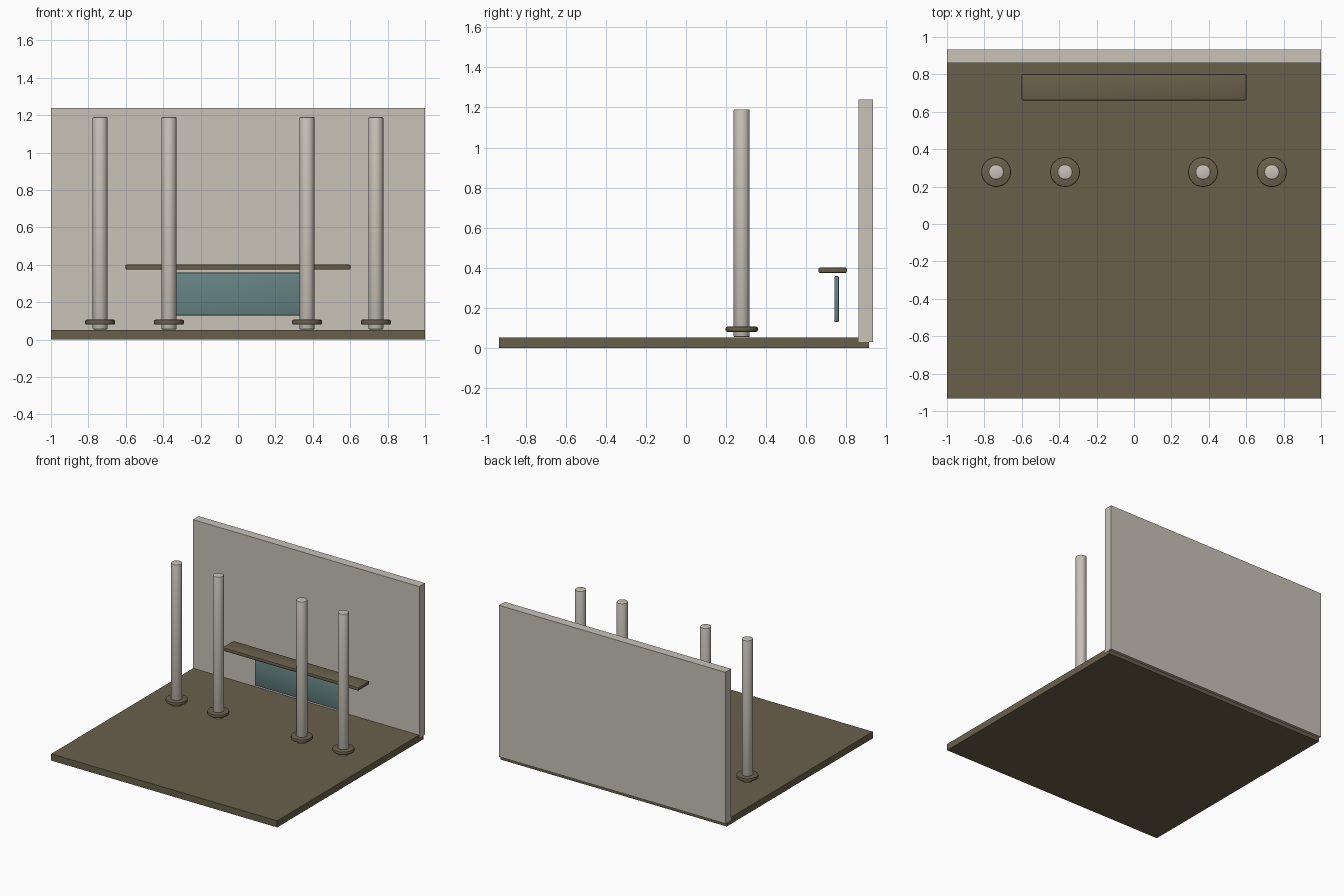
import bpy
import math

if "Cube" in bpy.data.objects:
    bpy.data.objects.remove(bpy.data.objects["Cube"])


def material(name, rgb):
    m = bpy.data.materials.new(name)
    m.diffuse_color = (*rgb, 1)
    m.use_nodes = True
    m.node_tree.nodes["Principled BSDF"].inputs["Base Color"].default_value = m.diffuse_color
    return m


STONE = material("pale stone", (0.578, 0.539, 0.479))
BROWN = material("dark brown", (0.144, 0.117, 0.071))
TEAL = material("grey teal", (0.132, 0.226, 0.228))


def finish(ob, name, mat, bevel):
    # names, colours and slightly rounds the edges of a part
    ob.name = name
    ob.data.materials.append(mat)
    if bevel:
        mod = ob.modifiers.new("rounded edges", "BEVEL")
        mod.width = bevel
        mod.segments = 2
        mod.limit_method = "ANGLE"
        mod.angle_limit = math.radians(40)
        bpy.ops.object.modifier_apply(modifier=mod.name)
        bpy.ops.object.shade_smooth_by_angle(angle=math.radians(30))
    return ob


def box(name, lo, hi, mat, bevel=0):
    centre = [(a + b) / 2 for a, b in zip(lo, hi)]
    bpy.ops.mesh.primitive_cube_add(size=1, location=centre)
    ob = bpy.context.object
    ob.scale = [b - a for a, b in zip(lo, hi)]
    bpy.ops.object.transform_apply(location=False, rotation=False, scale=True)
    return finish(ob, name, mat, bevel)


def cylinder(name, x, y, z0, z1, radius, mat, bevel):
    bpy.ops.mesh.primitive_cylinder_add(vertices=32, radius=radius, depth=z1 - z0,
                                        location=(x, y, (z0 + z1) / 2))
    return finish(bpy.context.object, name, mat, bevel)


# floor slab and back wall
box("floor", (-0.999, -0.932, 0), (0.999, 0.912, 0.053), BROWN)
box("back_wall", (-1, 0.86, 0.03), (1, 0.932, 1.24), STONE)

# counter top and the panel beneath it
box("counter_top", (-0.602, 0.661, 0.374), (0.602, 0.802, 0.402), BROWN, 0.008)
box("counter_panel", (-0.37, 0.74, 0.13), (0.37, 0.762, 0.358), TEAL, 0.004)

# four columns, each with a base ring
for i, x in enumerate((-0.737, -0.369, 0.369, 0.737), 1):
    cylinder(f"column_{i}", x, 0.278, 0.055, 1.19, 0.04, STONE, 0.005)
    cylinder(f"column_ring_{i}", x, 0.278, 0.08, 0.107, 0.08, BROWN, 0.008)
